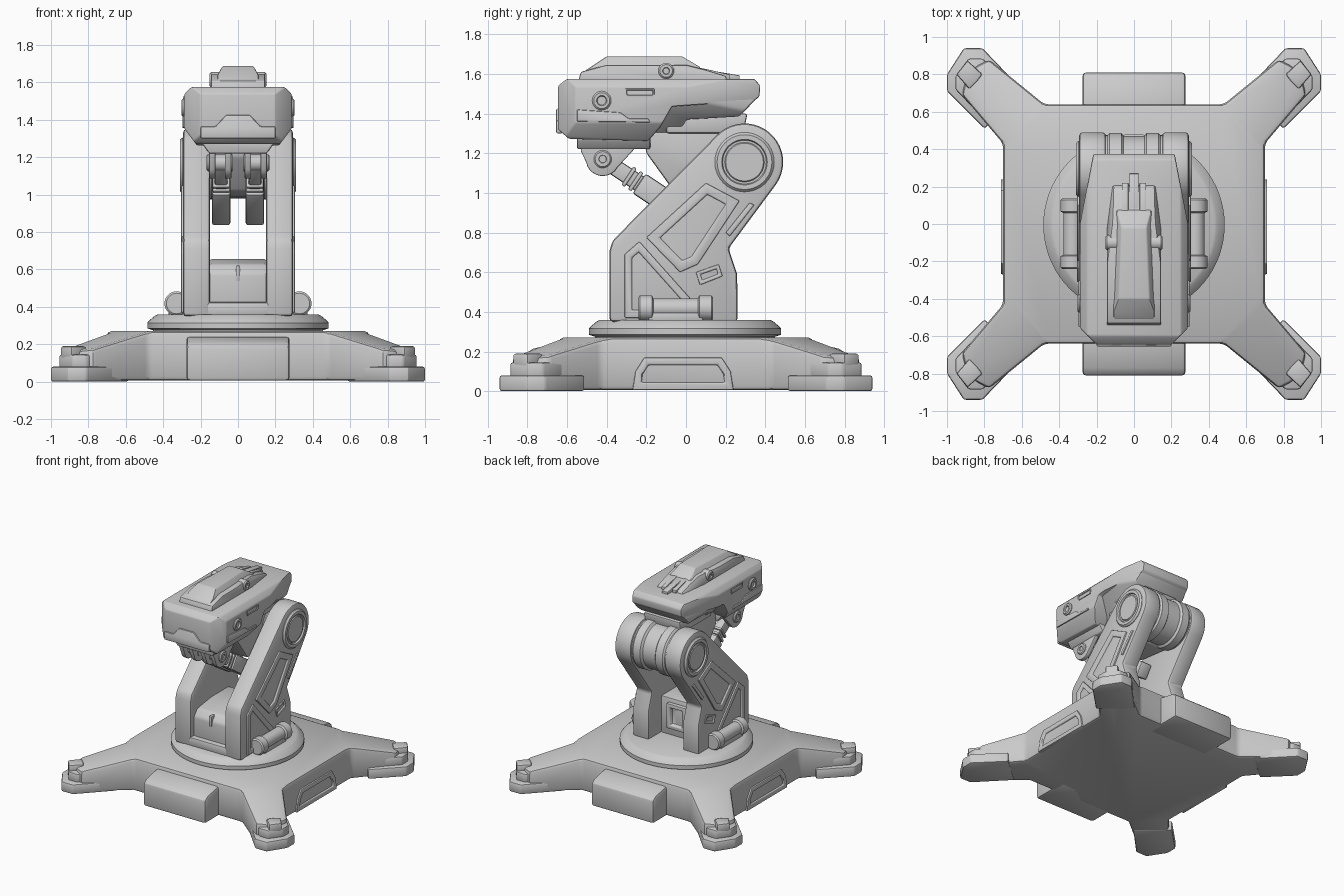
import bpy, bmesh, math
from mathutils import Vector


def place(axis, u, v, w):
    return {'x': (w, u, v), 'y': (u, w, v), 'z': (u, v, w)}[axis]


def finish(name, bm, bevel):
    bmesh.ops.recalc_face_normals(bm, faces=bm.faces)
    if bevel:
        edges = [e for e in bm.edges if e.is_manifold and e.calc_face_angle(0) > 0.45]
        bmesh.ops.bevel(bm, geom=edges, offset=bevel, segments=2, profile=0.5,
                        affect='EDGES', clamp_overlap=True)
    me = bpy.data.meshes.new(name)
    bm.to_mesh(me)
    bm.free()
    ob = bpy.data.objects.new(name, me)
    bpy.context.collection.objects.link(ob)
    return ob


def prism(name, pts, axis, a, b, bevel=0.01, recess=None, cuts=()):
    """Extrude a profile from a to b; optionally recess the b end and slice with planes."""
    bm = bmesh.new()
    lo = [bm.verts.new(place(axis, u, v, a)) for u, v in pts]
    hi = [bm.verts.new(place(axis, u, v, b)) for u, v in pts]
    bm.faces.new(lo)
    cap = bm.faces.new(hi)
    n = len(pts)
    for i in range(n):
        j = (i + 1) % n
        bm.faces.new((lo[i], lo[j], hi[j], hi[i]))
    bmesh.ops.recalc_face_normals(bm, faces=bm.faces)
    if recess:
        bmesh.ops.inset_region(bm, faces=[cap], thickness=recess[0], use_even_offset=True)
        bmesh.ops.inset_region(bm, faces=[cap], thickness=0.006, depth=-recess[1], use_even_offset=True)
    for co, no in cuts:
        bmesh.ops.bisect_plane(bm, geom=bm.verts[:] + bm.edges[:] + bm.faces[:], plane_co=co,
                               plane_no=Vector(no).normalized(), clear_outer=True)
        bmesh.ops.holes_fill(bm, edges=[e for e in bm.edges if e.is_boundary], sides=0)
    return finish(name, bm, bevel)


def lathe(name, profile, axis, cu, cv, segs=40, bevel=0.0):
    """Revolve (radius, position) pairs around an axis through (cu, cv)."""
    bm = bmesh.new()
    rings = [[bm.verts.new(place(axis, cu + r * math.cos(2 * math.pi * k / segs),
                                 cv + r * math.sin(2 * math.pi * k / segs), w))
              for k in range(segs)] for r, w in profile]
    for p, q in zip(rings, rings[1:]):
        for k in range(segs):
            m = (k + 1) % segs
            bm.faces.new((p[k], p[m], q[m], q[k]))
    bm.faces.new(rings[0])
    bm.faces.new(rings[-1])
    return finish(name, bm, bevel)


def rect(u0, u1, v0, v1):
    return [(u0, v0), (u1, v0), (u1, v1), (u0, v1)]


def arc(cu, cv, r, a0, a1, n):
    return [(cu + r * math.cos(math.radians(a0 + (a1 - a0) * i / n)),
             cv + r * math.sin(math.radians(a0 + (a1 - a0) * i / n))) for i in range(n + 1)]


def mir(pts, sx, sy=1):
    return [(u * sx, v * sy) for u, v in pts]


CORNERS = [(1, 1), (-1, 1), (-1, -1), (1, -1)]

# Base: cross-shaped plate whose arms slope down towards the feet
quarter = [(0.70, 0.43), (0.92, 0.69), (0.90, 0.77), (0.85, 0.84), (0.775, 0.88), (0.48, 0.64)]
outline = []
for sx, sy in CORNERS:
    q = mir(quarter, sx, sy)
    outline += q if sx * sy > 0 else q[::-1]
slopes = [((0.565 * sx, 0.51 * sy, 0.27), (0.74 * sx * 0.24, 0.67 * sy * 0.24, 1)) for sx, sy in CORNERS]
prism("base_plate", outline, 'z', 0.005, 0.27, 0.022, cuts=slopes)

# Blocks on the front and back of the base
for s, n in ((-1, "front"), (1, "back")):
    prism(n + "_base_block", mir([(0.5, 0.005), (0.81, 0.005), (0.81, 0.19), (0.77, 0.215), (0.65, 0.24),
                                  (0.5, 0.24)], s), 'x', -0.275, 0.275, 0.018)

# Recessed panels on the sides of the base
for s in (-1, 1):
    prism("base_side_panel", [(-0.27, 0.006), (0.24, 0.006), (0.225, 0.1), (0.18, 0.17), (-0.21, 0.17),
                              (-0.255, 0.1)], 'x', 0.65 * s, 0.712 * s, 0.006, recess=(0.035, 0.02))

# Feet: pad, collar and clip at each corner
pad = [(0.80, 0.51), (1.0, 0.71), (1.0, 0.80), (0.91, 0.94), (0.81, 0.94), (0.58, 0.70)]
collar = [(0.86, 0.62), (0.955, 0.72), (0.955, 0.79), (0.885, 0.885), (0.81, 0.885), (0.69, 0.78)]
clip = [(0.86, 0.77), (0.90, 0.735), (0.955, 0.79), (0.885, 0.885), (0.81, 0.83)]
clip = [(0.84, 0.76), (0.88, 0.72), (0.95, 0.80), (0.89, 0.875), (0.81, 0.80)]
for sx, sy in CORNERS:
    prism("foot_pad", mir(pad, sx, sy), 'z', 0, 0.08, 0.012)
    prism("foot_collar", mir(collar, sx, sy), 'z', 0.07, 0.145, 0.012)
    prism("foot_clip", mir(clip, sx, sy), 'z', 0.12, 0.19, 0.012)

# Turntable
lathe("turntable", [(0.45, 0.25), (0.455, 0.275), (0.485, 0.285), (0.485, 0.315), (0.475, 0.327),
                    (0.445, 0.352), (0.43, 0.36)], 'z', 0, -0.005, 72)

# Column side plates with panels, pivot caps and hinge barrels
PY, PZ = 0.295, 1.155
plate = [(-0.385, 0.35), (0.26, 0.35), (0.258, 0.59), (0.215, 0.72)] + \
    arc(PY, PZ, 0.195, -35, 135, 20) + [(-0.33, 0.80), (-0.37, 0.76), (-0.385, 0.71)]
for s in (-1, 1):
    prism("column_side_plate", plate, 'x', 0.15 * s, 0.293 * s, 0.018)
    prism("lower_plate_panel", [(-0.31, 0.37), (-0.31, 0.69), (-0.235, 0.755), (0.02, 0.47), (0.02, 0.37)],
          'x', 0.27 * s, 0.305 * s, 0.006, recess=(0.035, 0.02))
    prism("upper_plate_panel", [(-0.2, 0.775), (0.10, 1.05), (0.27, 0.96), (0.06, 0.64), (-0.03, 0.60)],
          'x', 0.27 * s, 0.305 * s, 0.006, recess=(0.045, 0.02))
    prism("plate_vent", [(0.05, 0.60), (0.165, 0.64), (0.185, 0.58), (0.07, 0.535)],
          'x', 0.27 * s, 0.302 * s, 0.005, recess=(0.015, 0.015))
    prism("plate_rib", [(0.22, 0.78), (0.20, 0.80), (0.32, 0.95), (0.345, 0.94)], 'x', 0.27 * s, 0.302 * s, 0.006)
    lathe("pivot_cap", [(0.15, 0.27 * s), (0.15, 0.297 * s), (0.138, 0.31 * s), (0.115, 0.31 * s),
                        (0.11, 0.298 * s), (0.10, 0.298 * s), (0.095, 0.305 * s)], 'x', PY, PZ)
    lathe("hinge_barrel", [(0.055, -0.24), (0.065, -0.232), (0.065, -0.172), (0.05, -0.165), (0.05, 0.06),
                           (0.065, 0.067), (0.065, 0.128), (0.055, 0.136)], 'y', 0.328 * s, 0.418, 28)
    prism("hinge_mount", rect(-0.19, 0.085, 0.35, 0.40), 'x', 0.28 * s, 0.372 * s, 0.008)

# Infill between the plates
prism("column_core", [(-0.345, 0.35), (-0.345, 0.58), (-0.30, 0.63), (-0.12, 0.655), (0.10, 0.655),
                      (0.10, 0.35)], 'x', -0.155, 0.155, 0.015)
prism("front_sill", rect(-0.385, -0.2, 0.35, 0.425), 'x', -0.17, 0.17, 0.015)
prism("core_ridge", rect(-0.012, 0.012, 0.54, 0.62), 'y', -0.30, -0.355, 0.005)
prism("back_pocket", rect(-0.085, 0.085, 0.42, 0.62), 'y', 0.08, 0.13, 0.006, recess=(0.03, 0.03))

# Elbow drum and the neck that carries the head
half = [(0.175, 0.055), (0.192, 0.068), (0.192, 0.13), (0.18, 0.142), (0.18, 0.16)]
lathe("elbow_drum", [(r, -w) for r, w in reversed(half)] + half, 'x', PY, PZ, 48)
prism("neck", [(-0.21, 1.26), (-0.20, 1.20), (-0.07, 1.02), (0.20, 0.99), (0.40, 1.15), (0.27, 1.34),
               (0.22, 1.40), (-0.15, 1.40)], 'x', -0.135, 0.135, 0.012)

# Twin pistons under the head with their lugs
a, b = Vector((-0.42, 1.17)), Vector((0.03, 0.87))
b = a + (b - a).normalized() * 0.52
d = (b - a).normalized()
nrm = Vector((-d.y, d.x))


def beam(t0, t1, h):
    p, q = a + d * t0, a + d * t1
    return [tuple(p + nrm * h), tuple(q + nrm * h), tuple(q - nrm * h), tuple(p - nrm * h)]


lug = arc(-0.42, 1.17, 0.085, 190, 330, 10) + [(-0.27, 1.21), (-0.22, 1.28), (-0.53, 1.28), (-0.53, 1.21)]
for s in (-1, 1):
    prism("piston_rod", beam(0.0, 0.3, 0.042), 'x', 0.055 * s, 0.125 * s, 0.012)
    prism("piston_sleeve", beam(0.22, 0.52, 0.06), 'x', 0.04 * s, 0.14 * s, 0.014)
    for t in (0.15, 0.19):
        prism("piston_ring", beam(t, t + 0.02, 0.055), 'x', 0.045 * s, 0.135 * s, 0.006)
    for x0 in (0.035, 0.12):
        prism("piston_lug", lug, 'x', x0 * s, (x0 + 0.035) * s, 0.006)
    lathe("lug_pin", [(0.045, 0.03 * s), (0.045, 0.16 * s), (0.038, 0.168 * s), (0.02, 0.168 * s),
                      (0.018, 0.16 * s)], 'x', -0.42, 1.17, 20)
prism("lug_mount", rect(-0.55, -0.18, 1.22, 1.29), 'x', -0.19, 0.19, 0.012,
      cuts=[((s * 0.19, 0, 1.27), (s, 0, -0.7)) for s in (-1, 1)])

# Head: faceted shell with tapered back and chamfered front corners
taper = []
for s in (-1, 1):
    taper += [((s * 0.20, -0.645, 1.4), (s, -1.0, 0)), ((s * 0.285, 0.02, 1.4), (s, 0.19, 0)),
              ((s * 0.25, 0, 1.575), (s, 0, 1.0))]
prism("head_shell", [(-0.645, 1.32), (-0.645, 1.54), (-0.60, 1.575), (0.345, 1.575), (0.375, 1.54),
                     (0.37, 1.485), (0.345, 1.465), (-0.07, 1.435), (-0.13, 1.33), (-0.19, 1.262),
                     (-0.59, 1.272)], 'x', -0.288, 0.288, 0.012,
      cuts=taper + [((s * 0.285, 0, 1.35), (s, 0, -0.75)) for s in (-1, 1)])
prism("head_rear_underside", [(-0.2, 1.26), (-0.12, 1.255), (-0.03, 1.30), (0.0, 1.37), (0.27, 1.385),
                              (0.36, 1.48), (-0.2, 1.48)], 'x', -0.27, 0.27, 0.012,
      cuts=taper[1:2] + taper[4:5] + [((s * 0.265, 0, 1.45), (s, 0, -0.9)) for s in (-1, 1)])
prism("head_keel", [(-0.1, 1.30), (0.29, 1.30), (0.31, 1.40), (-0.1, 1.40)], 'x', -0.16, 0.16, 0.012)

# Front guard and side trims of the head
prism("front_guard", [(-0.2, 1.30), (-0.2, 1.365), (-0.12, 1.365), (-0.065, 1.425), (0.065, 1.425),
                      (0.12, 1.365), (0.2, 1.365), (0.2, 1.30)], 'y', -0.62, -0.655, 0.008)
for s in (-1, 1):
    prism("head_side_trim", [(-0.55, 1.36), (-0.55, 1.42), (-0.33, 1.405), (-0.29, 1.375), (-0.19, 1.375),
                             (-0.18, 1.355)], 'x', 0.26 * s, 0.297 * s, 0.006)
    lathe("head_bolt", [(0.048, 0.27 * s), (0.048, 0.295 * s), (0.04, 0.303 * s), (0.026, 0.303 * s),
                        (0.022, 0.293 * s)], 'x', -0.425, 1.465, 20)
    prism("head_slot", [(-0.305, 1.495), (-0.295, 1.485), (-0.165, 1.485), (-0.16, 1.495), (-0.16, 1.525),
                        (-0.305, 1.525)], 'x', 0.26 * s, 0.294 * s, 0.003, recess=(0.006, 0.02))

# Top cover with ridge, side bolts and rear rails
prism("top_cover", [(-0.545, 1.56), (-0.53, 1.61), (-0.40, 1.645), (0.0, 1.645), (0.10, 1.62), (0.20, 1.59),
                    (0.21, 1.56)], 'x', -0.145, 0.145, 0.008,
      cuts=[((s * 0.142, -0.05, 1.59), (s, 0.13, 0.35)) for s in (-1, 1)])
prism("top_ridge", [(-0.53, 1.57), (-0.51, 1.615), (-0.40, 1.688), (-0.02, 1.688), (0.07, 1.635),
                    (0.10, 1.57)], 'x', -0.11, 0.11, 0.008,
      cuts=[((s * 0.075, -0.2, 1.688), (s, 0.04, 0.5)) for s in (-1, 1)])
for s in (-1, 1):
    lathe("cover_bolt", [(0.04, 0.09 * s), (0.04, 0.145 * s), (0.032, 0.153 * s), (0.018, 0.153 * s),
                         (0.015, 0.145 * s)], 'x', -0.10, 1.615, 20)
    prism("cover_rail", [(0.05, 1.57), (0.05, 1.635), (0.12, 1.62), (0.22, 1.597), (0.22, 1.57)],
          'x', 0.03 * s, 0.065 * s, 0.005)
prism("cover_tongue", [(0.05, 1.57), (0.05, 1.63), (0.27, 1.592), (0.27, 1.57)], 'x', -0.025, 0.025, 0.005)

# Smooth shading with sharp edges kept
for ob in bpy.context.scene.objects:
    ob.select_set(True)
    bpy.context.view_layer.objects.active = ob
bpy.ops.object.shade_smooth_by_angle(angle=math.radians(30))
